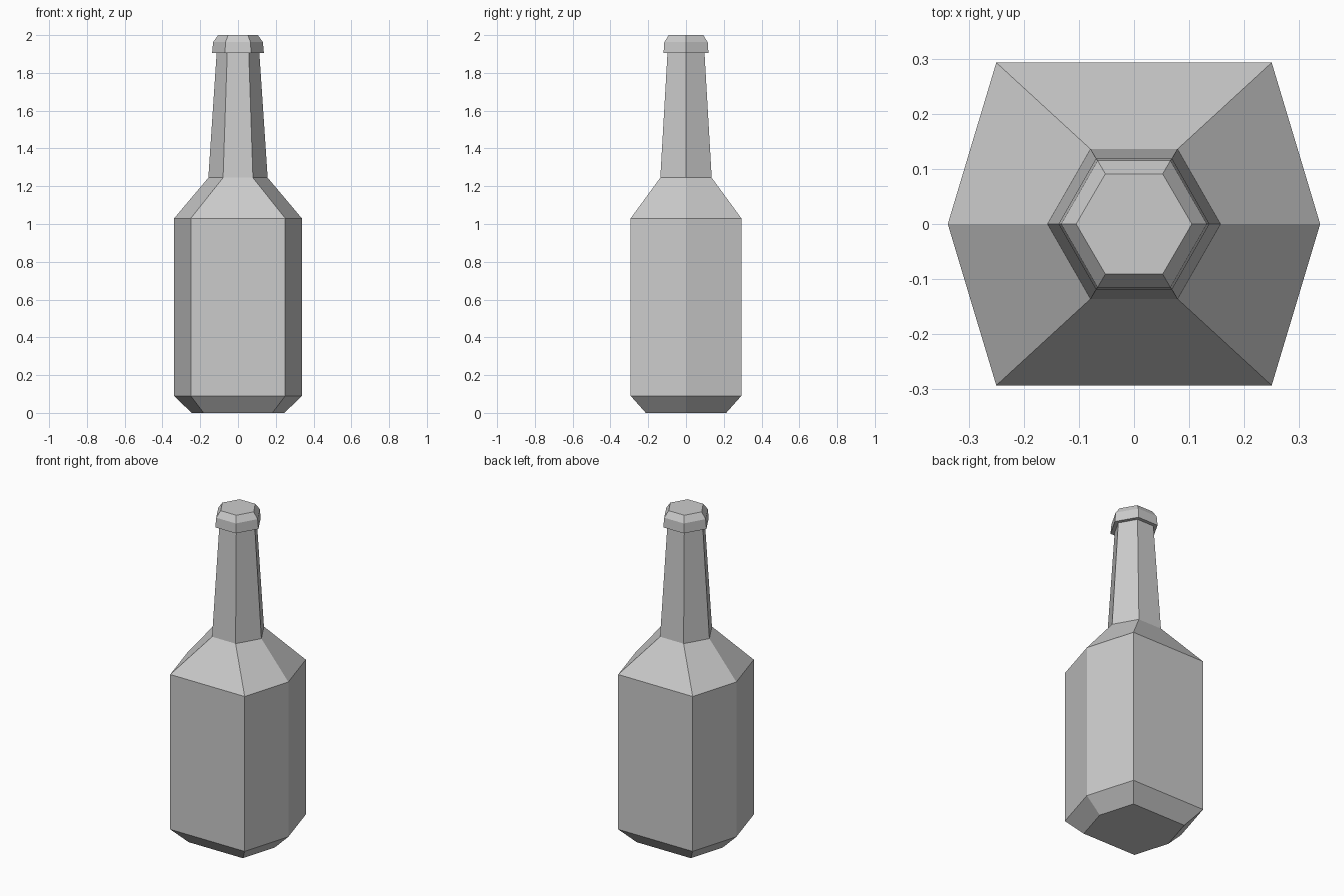
import bpy, bmesh

if "Cube" in bpy.data.objects:
    bpy.data.objects.remove(bpy.data.objects["Cube"])

# Hexagonal cross-sections: height, side-point x, corner x, corner y
RINGS = [
    (0.00, 0.246, 0.182, 0.213),   # base
    (0.09, 0.338, 0.250, 0.293),   # top of base chamfer
    (1.03, 0.338, 0.250, 0.293),   # shoulder start
    (1.245, 0.157, 0.079, 0.136),  # neck start
    (1.905, 0.113, 0.057, 0.098),  # neck end
    (1.905, 0.137, 0.069, 0.119),  # lip underside
    (1.963, 0.132, 0.066, 0.115),  # lip side
    (2.00, 0.105, 0.052, 0.091),   # mouth
]


def hexagon(bm, z, side, cx, cy):
    points = [(side, 0), (cx, cy), (-cx, cy), (-side, 0), (-cx, -cy), (cx, -cy)]
    return [bm.verts.new((x, y, z)) for x, y in points]


# Bottle: loft the rings and cap both ends
bm = bmesh.new()
loops = [hexagon(bm, *ring) for ring in RINGS]
for low, high in zip(loops, loops[1:]):
    for i in range(6):
        j = (i + 1) % 6
        bm.faces.new((low[i], low[j], high[j], high[i]))
bm.faces.new(loops[0][::-1])
bm.faces.new(loops[-1])
bmesh.ops.recalc_face_normals(bm, faces=bm.faces[:])

mesh = bpy.data.meshes.new("bottle")
bm.to_mesh(mesh)
bm.free()
bottle = bpy.data.objects.new("bottle", mesh)
bpy.context.collection.objects.link(bottle)
